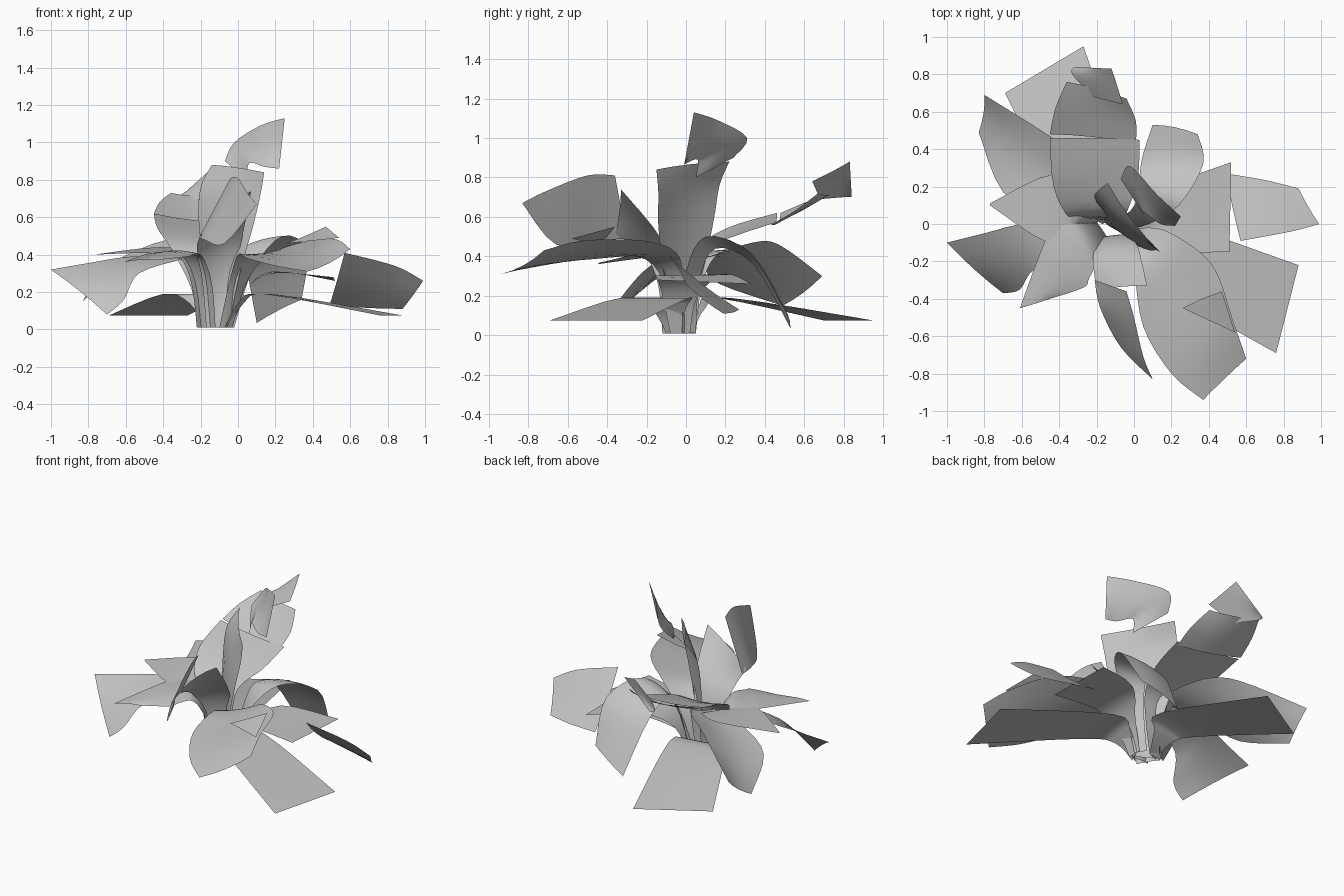
import bpy
from mathutils import Vector

grey = bpy.data.materials.new("leaf grey")
grey.diffuse_color = (0.55, 0.55, 0.55, 1)


def smooth_path(points, steps=4):
    """Catmull-Rom curve through the points of one leaf edge."""
    p = [Vector(q) for q in points]
    p = [p[0]] + p + [p[-1]]
    out = []
    for i in range(1, len(p) - 2):
        a, b, c, d = p[i - 1:i + 3]
        for s in range(steps):
            t = s / steps
            out.append(0.5 * (2 * b + (c - a) * t + (2 * a - 5 * b + 4 * c - d) * t ** 2
                              + (3 * b - a - 3 * c + d) * t ** 3))
    return out + [p[-2]]


def leaf(name, left, right, arch=0.0, across=4):
    """Thin blade stretched between two edge curves, arched across its width."""
    a, b = smooth_path(left), smooth_path(right)
    verts, faces = [], []
    n = len(a)
    for i in range(n):
        along = (a[min(i + 1, n - 1)] + b[min(i + 1, n - 1)]
                 - a[max(i - 1, 0)] - b[max(i - 1, 0)])
        normal = (b[i] - a[i]).cross(along).normalized()
        width = (b[i] - a[i]).length
        for j in range(across + 1):
            t = j / across
            verts.append(a[i].lerp(b[i], t) + normal * arch * width * 4 * t * (1 - t))
    w = across + 1
    for i in range(n - 1):
        for j in range(across):
            k = i * w + j
            faces.append((k, k + 1, k + w + 1, k + w))
    mesh = bpy.data.meshes.new(name)
    mesh.from_pydata(verts, [], faces)
    mesh.materials.append(grey)
    for poly in mesh.polygons:
        poly.use_smooth = True
    obj = bpy.data.objects.new(name, mesh)
    bpy.context.collection.objects.link(obj)


# Broad front leaf, drooping on its left side
leaf("front_leaf",
     [(-.10, -.10, .01), (-.04, -.12, .28), (0, -.25, .40), (.05, -.55, .38), (.20, -.80, .34), (.37, -.94, .31)],
     [(-.03, -.05, .01), (.06, -.02, .28), (.20, -.05, .42), (.42, -.22, .48), (.53, -.52, .48), (.60, -.72, .43)],
     0.05)
leaf("front_leaf_fold",
     [(.26, -.45, .46), (.36, -.40, .50)], [(.54, -.58, .49), (.47, -.36, .55)])

# Two flat low leaves
leaf("low_right_leaf",
     [(-.07, -.10, .01), (0, -.18, .14), (.13, -.33, .19), (.76, -.69, .075)],
     [(-.04, -.03, .01), (.03, 0, .14), (.18, .02, .19), (.88, -.22, .075)])
leaf("low_back_leaf",
     [(-.17, 0, .01), (-.26, .06, .14), (-.40, .15, .19), (-.69, .70, .075)],
     [(-.10, .03, .01), (-.08, .10, .14), (-.03, .22, .19), (-.27, .95, .075)])

# Right leaf with a twisted outer half
leaf("right_leaf",
     [(-.03, -.08, .01), (.04, -.12, .20), (.18, -.15, .30), (.51, -.15, .28)],
     [(-.03, .02, .01), (.04, .06, .20), (.18, .20, .31), (.52, .33, .26)])
leaf("right_leaf_tip",
     [(.57, -.09, .41), (.84, -.04, .34), (.99, 0, .26)],
     [(.49, .27, .13), (.70, .235, .115), (.88, .19, .11)], 0.03)

# Back right leaf, arching over to the ground
leaf("arched_leaf",
     [(-.06, .05, .01), (-.02, .07, .28), (.02, .15, .44), (.04, .34, .36), (.10, .53, .035)],
     [(-.02, -.02, .01), (.08, 0, .32), (.24, .10, .50), (.37, .32, .42), (.34, .48, .16)], 0.05)

# Left front leaf and the rolled leaf beyond it
leaf("left_front_leaf",
     [(-.20, .01, .01), (-.24, .02, .25), (-.33, .03, .40), (-.45, -.05, .41), (-.53, -.23, .39), (-.61, -.45, .36)],
     [(-.12, -.12, .01), (-.14, -.14, .25), (-.19, -.20, .39), (-.24, -.29, .40), (-.27, -.34, .39), (-.45, -.40, .37)],
     -0.04)
leaf("far_left_leaf",
     [(-.30, -.05, .385), (-.57, 0, .39), (-.80, -.05, .355), (-1, -.10, .32)],
     [(-.30, -.15, .375), (-.53, -.24, .30), (-.61, -.35, .16), (-.70, -.37, .08)], -0.03)

# Left back leaf and its drooping outer blade
leaf("left_back_leaf",
     [(-.22, -.02, .01), (-.25, -.02, .25), (-.32, -.03, .39), (-.46, -.10, .41), (-.77, .10, .40)],
     [(-.16, .05, .01), (-.16, .08, .25), (-.20, .15, .40), (-.42, .27, .44), (-.77, .11, .40)])
leaf("drooping_left_leaf",
     [(-.25, .05, .40), (-.48, .08, .36), (-.70, .17, .26), (-.83, .49, .15)],
     [(-.15, .15, .41), (-.28, .34, .47), (-.45, .47, .46), (-.80, .69, .30)], -0.06)

# Rising back leaf in three overlapping pieces
leaf("back_leaf",
     [(-.20, .01, .01), (-.25, .02, .22), (-.35, .04, .42), (-.43, .20, .54), (-.45, .46, .62)],
     [(-.10, .03, .01), (-.07, .03, .22), (-.04, .06, .42), (.02, .24, .50), (.03, .45, .57)], -0.03)
leaf("back_leaf_middle",
     [(-.45, .48, .62), (-.42, .62, .68), (-.36, .76, .73)],
     [(.01, .43, .56), (.01, .55, .63), (-.04, .67, .72)], -0.05)
leaf("back_leaf_tip",
     [(-.22, .68, .69), (-.33, .80, .70), (-.32, .84, .70)],
     [(-.06, .64, .78), (-.09, .74, .83), (-.12, .83, .88)])

# Rising front leaf with a steep turned tip
leaf("rising_front_leaf",
     [(-.17, -.07, .01), (-.19, -.09, .25), (-.22, -.18, .43), (-.20, -.36, .50)],
     [(-.07, -.07, .01), (-.03, -.06, .25), (.02, -.12, .48), (.07, -.33, .74)], -0.06)
leaf("rising_front_leaf_tip",
     [(-.21, -.30, .49), (-.18, -.45, .48), (-.07, -.66, .46), (.10, -.83, .67)],
     [(-.04, -.36, .81), (0, -.50, .81), (.05, -.71, .73), (.10, -.83, .67)])

# Upright centre leaf and its turned tip
leaf("upright_leaf",
     [(-.15, 0, .01), (-.18, .08, .30), (-.21, .14, .58), (-.20, .17, .76), (-.14, .22, .88)],
     [(-.05, -.05, .01), (.01, -.11, .30), (.08, -.14, .55), (.12, -.14, .72), (.14, -.15, .84)], 0.04)
leaf("upright_leaf_tip",
     [(-.07, .24, .90), (-.02, .31, 1.0), (.12, .16, 1.09), (.25, .04, 1.13)],
     [(.05, .05, .80), (.06, .06, .89), (.14, 0, .87), (.22, -.01, .86)])
